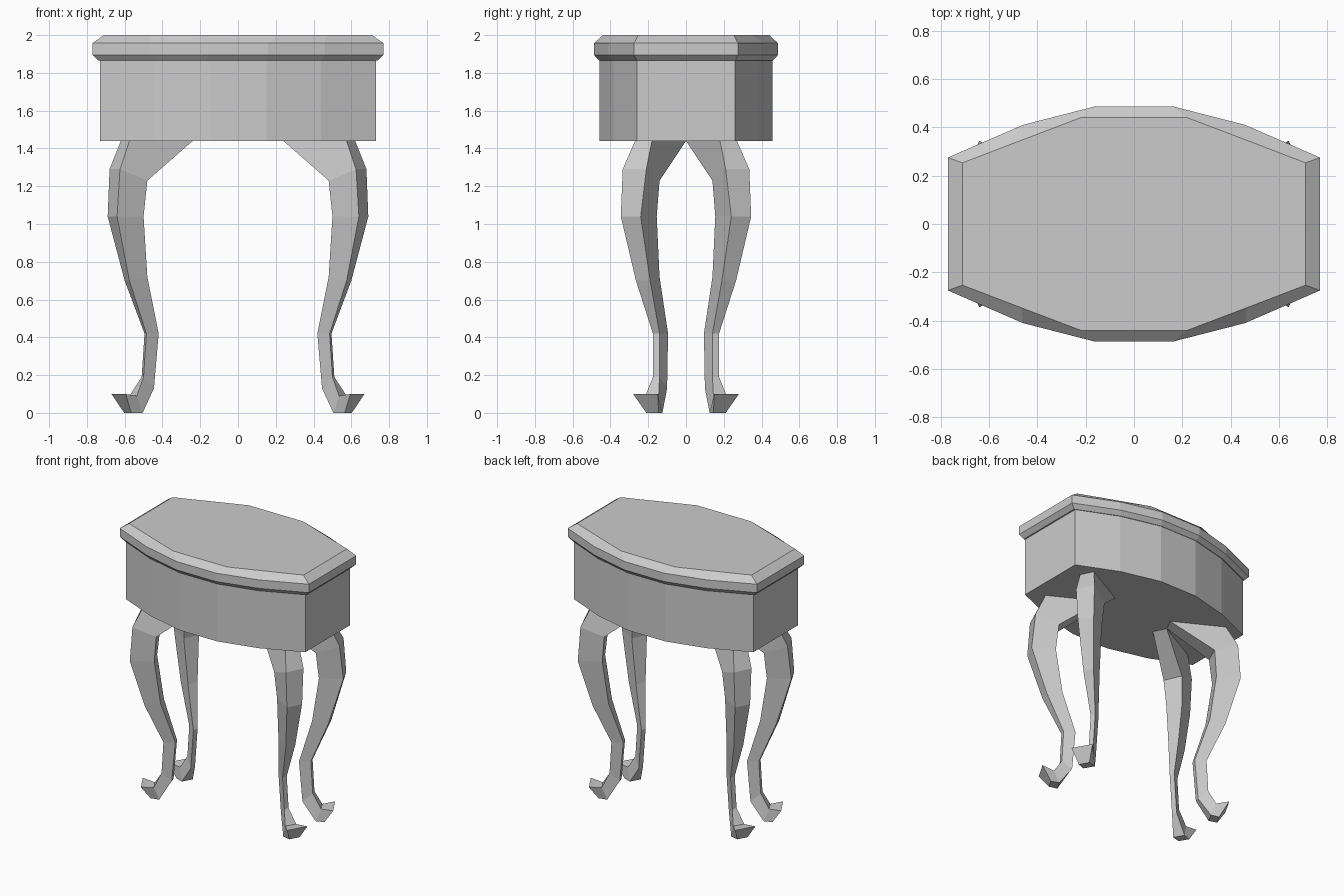
import bpy
import bmesh

cube = bpy.data.objects.get("Cube")
if cube:
    bpy.data.objects.remove(cube, do_unlink=True)

# One plain grey for the whole piece
grey = bpy.data.materials.new("plain grey")
grey.use_nodes = True
colour = (0.6, 0.6, 0.6, 1)
grey.diffuse_color = colour
grey.node_tree.nodes["Principled BSDF"].inputs["Base Color"].default_value = colour


def loft(name, rings):
    """Join equal-length closed rings into a capped solid."""
    bm = bmesh.new()
    loops = [[bm.verts.new(point) for point in ring] for ring in rings]
    for low, high in zip(loops, loops[1:]):
        for i in range(len(low)):
            j = (i + 1) % len(low)
            bm.faces.new((low[i], low[j], high[j], high[i]))
    bm.faces.new(loops[0][::-1])
    bm.faces.new(loops[-1])
    bmesh.ops.recalc_face_normals(bm, faces=bm.faces)
    mesh = bpy.data.meshes.new(name)
    bm.to_mesh(mesh)
    bm.free()
    mesh.materials.append(grey)
    obj = bpy.data.objects.new(name, mesh)
    bpy.context.collection.objects.link(obj)
    return obj


def outline(quarter, z):
    """Mirror a quarter outline into a full closed ring."""
    half = quarter + [(-x, y) for x, y in reversed(quarter)]
    return [(x, y, z) for x, y in half + [(-x, -y) for x, y in half]]


# Bowed body and the moulded top, each quarter listed from the end to the middle
body_edge = [(0.73, 0.26), (0.44, 0.385), (0.15, 0.457)]
under_edge = [(0.74, 0.26), (0.44, 0.39), (0.155, 0.46)]
rim_edge = [(0.77, 0.275), (0.46, 0.41), (0.16, 0.487)]
top_edge = [(0.71, 0.253), (0.465, 0.347), (0.22, 0.44)]

loft("body", [outline(body_edge, 1.44), outline(body_edge, 1.87)])
loft("table_top", [outline(under_edge, 1.865), outline(rim_edge, 1.895),
                   outline(rim_edge, 1.957), outline(top_edge, 2.0)])

# Curved leg sections: outer z, inner z, two outer corners,
# innermost x and y, and inner width relative to the outer width
leg_sections = [
    (1.44, 1.44, 0.62, 0.18, 0.575, 0.27, 0.24, 0, 1),
    (1.29, 1.23, 0.68, 0.21, 0.625, 0.335, 0.48, 0.14, 1),
    (1.04, 1.04, 0.69, 0.24, 0.64, 0.345, 0.5, 0.155, 1),
    (0.7, 0.72, 0.6, 0.19, 0.575, 0.265, 0.48, 0.14, 1),
    (0.42, 0.42, 0.495, 0.14, 0.485, 0.175, 0.42, 0.095, 1),
    (0.19, 0.13, 0.51, 0.14, 0.5, 0.175, 0.445, 0.1, 1),
    (0.09, 0, 0.575, 0.145, 0.535, 0.215, 0.505, 0.125, 1),
    (0.1, 0, 0.67, 0.15, 0.595, 0.28, 0.565, 0.145, 0.5),
]


def leg_ring(section, side, end):
    outer_z, inner_z, ax, ay, bx, by, x, y, width = section
    corners = [(ax, ay, outer_z), (bx, by, outer_z),
               (x, y + (by - ay) * width, inner_z),
               (x + (ax - bx) * width, y, inner_z)]
    return [(px * side, py * end, pz) for px, py, pz in corners]


for side_name, side in (("left", 1), ("right", -1)):
    for end_name, end in (("front", -1), ("back", 1)):
        loft(f"{end_name}_{side_name}_leg",
             [leg_ring(section, side, end) for section in leg_sections])
